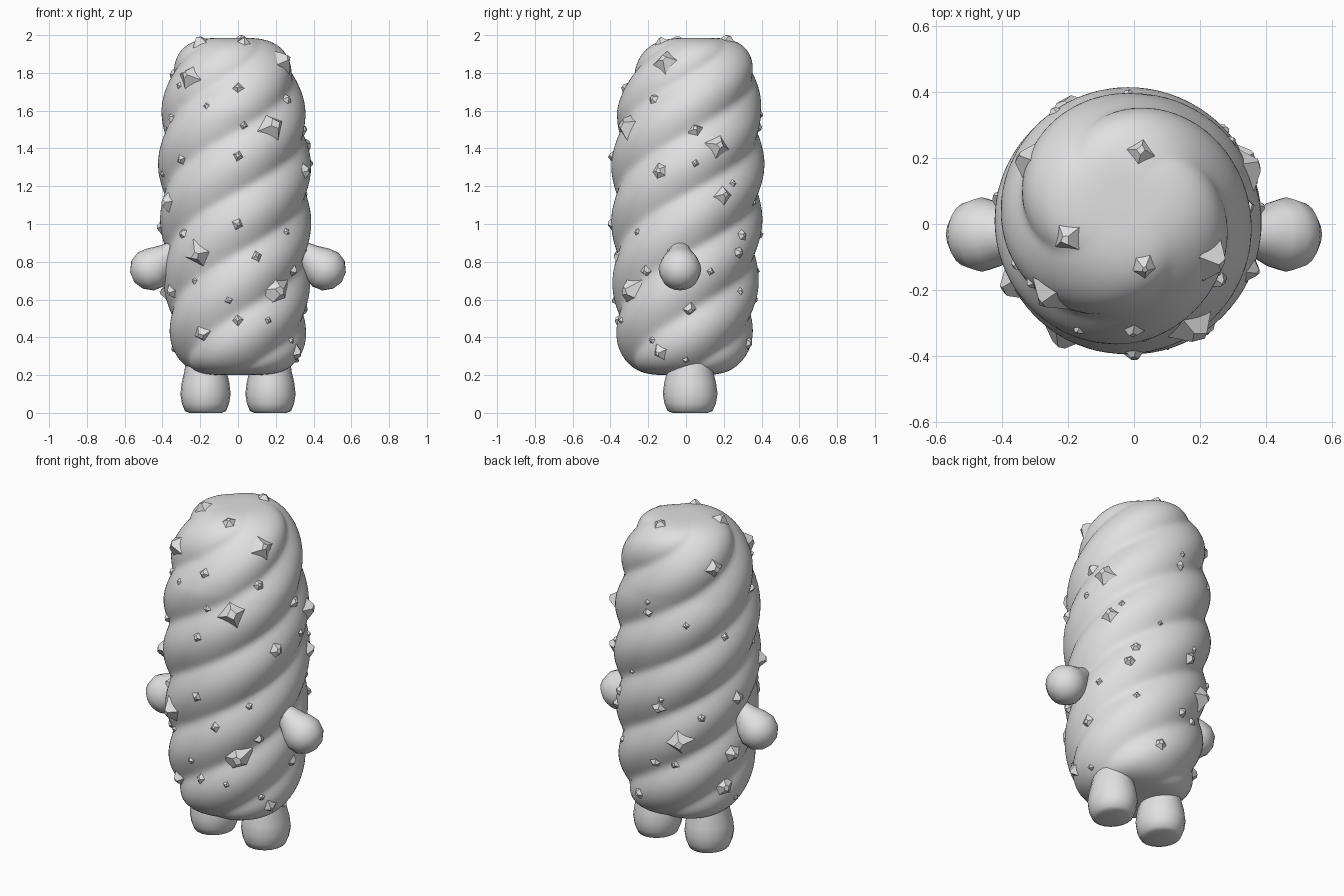
import bpy, bmesh, math, random
from math import sin, cos, pi, radians
from mathutils import Vector, Matrix
from mathutils.bvhtree import BVHTree

cube = bpy.data.objects.get("Cube")
if cube:
    bpy.data.objects.remove(cube, do_unlink=True)
random.seed(4)

GREY = (0.75, 0.75, 0.75, 1)
grey = bpy.data.materials.new("plain_grey")
grey.use_nodes = True
grey.diffuse_color = GREY
grey.node_tree.nodes["Principled BSDF"].inputs["Base Color"].default_value = GREY


def finish(name, bm, smooth_angle):
    """Turn a bmesh into a named, coloured object."""
    bmesh.ops.recalc_face_normals(bm, faces=bm.faces)
    mesh = bpy.data.meshes.new(name)
    bm.to_mesh(mesh)
    bm.free()
    mesh.materials.append(grey)
    obj = bpy.data.objects.new(name, mesh)
    bpy.context.collection.objects.link(obj)
    bpy.ops.object.select_all(action="DESELECT")
    obj.select_set(True)
    bpy.context.view_layer.objects.active = obj
    bpy.ops.object.shade_smooth_by_angle(angle=radians(smooth_angle))


def skin(rings, bottom, top):
    """Bridge closed rings of points and close both ends with a fan."""
    bm = bmesh.new()
    loops = [[bm.verts.new(p) for p in ring] for ring in rings]
    count = len(loops[0])
    for low, high in zip(loops, loops[1:]):
        for i in range(count):
            j = (i + 1) % count
            bm.faces.new((low[i], low[j], high[j], high[i]))
    for loop, tip in ((loops[0], bottom), (loops[-1], top)):
        pole = bm.verts.new(tip)
        for i in range(count):
            bm.faces.new((loop[i], loop[(i + 1) % count], pole))
    return bm


def lathe(profile, segments=20):
    """Revolve (radius, height) points; the first and last lie on the axis."""
    rings = [[(r * cos(2 * pi * i / segments), r * sin(2 * pi * i / segments), z)
              for i in range(segments)] for r, z in profile[1:-1]]
    return skin(rings, (0, 0, profile[0][1]), (0, 0, profile[-1][1]))


# Body: a rounded column with a twisted rope surface, fuller at chest height
# and leaning back at the crown
HALF, MIDDLE = 0.893, 1.093
LOBES, RIDGE_GAP = 4, 0.32
RINGS, SIDES = 130, 80


def body_point(angle, tilt):
    power = 3.8 if tilt > 0 else 5
    size = (abs(cos(tilt)) ** power + abs(sin(tilt)) ** power) ** (-1 / power)
    ring = cos(tilt) * size
    z = MIDDLE + HALF * sin(tilt) * size
    phase = LOBES * angle - 2 * pi * (z - 1) / RIDGE_GAP
    rope = abs(cos(phase / 2)) - 0.6
    radius = 0.371 + 0.02 * math.exp(-((z - 1.25) / 0.4) ** 2)
    r = ring * (radius + 0.038 * rope)
    lean = 0.02 * (z - 0.8) + 0.1 * max(0, z - 1.6)
    return (r * cos(angle) - 0.02 * (z - 0.4), r * sin(angle) + lean, z)


rings = []
for k in range(1, RINGS):
    tilt = -pi / 2 + pi * k / RINGS
    rings.append([body_point(2 * pi * i / SIDES, tilt) for i in range(SIDES)])
body_mesh = skin(rings, body_point(0, -pi / 2), body_point(0, pi / 2))
bmesh.ops.recalc_face_normals(body_mesh, faces=body_mesh.faces)
surface = BVHTree.FromBMesh(body_mesh)
finish("twisted_body", body_mesh, 60)

# Legs and arms, mirrored left and right
LEG = [(0, 0), (0.085, 0), (0.109, 0.01), (0.125, 0.05), (0.133, 0.1), (0.126, 0.16),
       (0.112, 0.22), (0.1, 0.3), (0, 0.32)]
ARM = [(0, 0), (0.035, 0.015), (0.052, 0.06), (0.073, 0.12), (0.1, 0.18), (0.113, 0.23),
       (0.098, 0.285), (0.055, 0.325), (0, 0.34)]
for side, label in ((1, "left"), (-1, "right")):
    leg = lathe(LEG)
    leg.transform(Matrix.Translation((side * 0.172, 0.022, 0)) @ Matrix.Diagonal((1, 1.09, 1, 1)))
    finish(label + "_leg", leg, 70)

    shoulder = Vector((side * 0.28, -0.032, 0.9))
    aim = Vector((side * 0.79, 0, -0.61)).to_track_quat("Z", "Y")
    arm = lathe(ARM)
    arm.transform(Matrix.Translation(shoulder) @ aim.to_matrix().to_4x4())
    finish(label + "_arm", arm, 60)

# Crumbs: chipped, faceted bits stuck on the surface
crumbs = bmesh.new()


def add_crumb(origin, direction, size):
    """Shoot from origin to the body and sit one crumb on the hit."""
    spot, normal, _, _ = surface.ray_cast(origin, direction)
    if spot is None:
        return
    matrix = (Matrix.Translation(spot + normal * size * 0.2)
              @ normal.to_track_quat("Z", "Y").to_matrix().to_4x4()
              @ Matrix.Rotation(random.uniform(-0.4, 0.4), 4, "Z"))
    made = bmesh.ops.create_cone(crumbs, cap_ends=True, segments=random.choice((4, 4, 5)),
                                 radius1=size * 1.18, radius2=size * 0.35,
                                 depth=size * 0.8, matrix=matrix)
    for v in made["verts"]:
        v.co += Vector([random.uniform(-0.1, 0.1) * size for _ in range(3)])


def side_crumb(facing, across, z, size):
    """Place a crumb on the side that faces the given compass angle."""
    out = Vector((cos(radians(facing)), sin(radians(facing)), 0))
    right = Vector((-out.y, out.x, 0))
    add_crumb(out * 2 + right * across + Vector((0, 0, z)), -out, size)


# (across, height, size) of the larger crumbs on each side
FRONT = [(-.26, 1.78, .06), (-.35, 1.56, .03), (0, 1.72, .03), (.18, 1.52, .07),
         (-.3, 1.34, .03), (0, 1.36, .03), (-.37, 1.11, .05), (0, 1, .03),
         (-.21, .84, .07), (.1, .83, .03), (.2, .65, .08), (-.35, .64, .04),
         (-.19, .42, .05), (0, .49, .03), (-.29, .95, .03), (.29, .75, .03)]
LEFT = [(-.11, 1.86, .06), (-.17, 1.66, .03), (.05, 1.5, .04), (.17, 1.41, .06),
        (-.14, 1.28, .04), (.2, 1.15, .05), (.3, .94, .03), (.28, .85, .03),
        (.02, .55, .04), (-.14, .32, .04), (.33, .37, .03)]
BACK_RIGHT = [(.09, 1.79, .05), (-.21, .95, .04), (-.1, .76, .07), (-.22, .6, .03),
              (-.12, .6, .03), (.2, .64, .05), (.16, .43, .05), (.23, .98, .04),
              (-.26, 1.51, .03)]
for facing, group in ((-90, FRONT), (0, LEFT), (135, BACK_RIGHT)):
    for across, z, size in group:
        side_crumb(facing, across, z, size)

# Crumbs on the crown
for x, y, size in ((.02, .22, .04), (-.2, -.04, .045), (.03, -.13, .035)):
    add_crumb(Vector((x, y, 3)), Vector((0, 0, -1)), size)

# Fine crumbs spread all round
for n in range(22):
    side_crumb(n * 137.5, 0, 0.28 + 1.5 * (n * 0.414 % 1), random.uniform(0.018, 0.024))

finish("crumbs", crumbs, 25)
